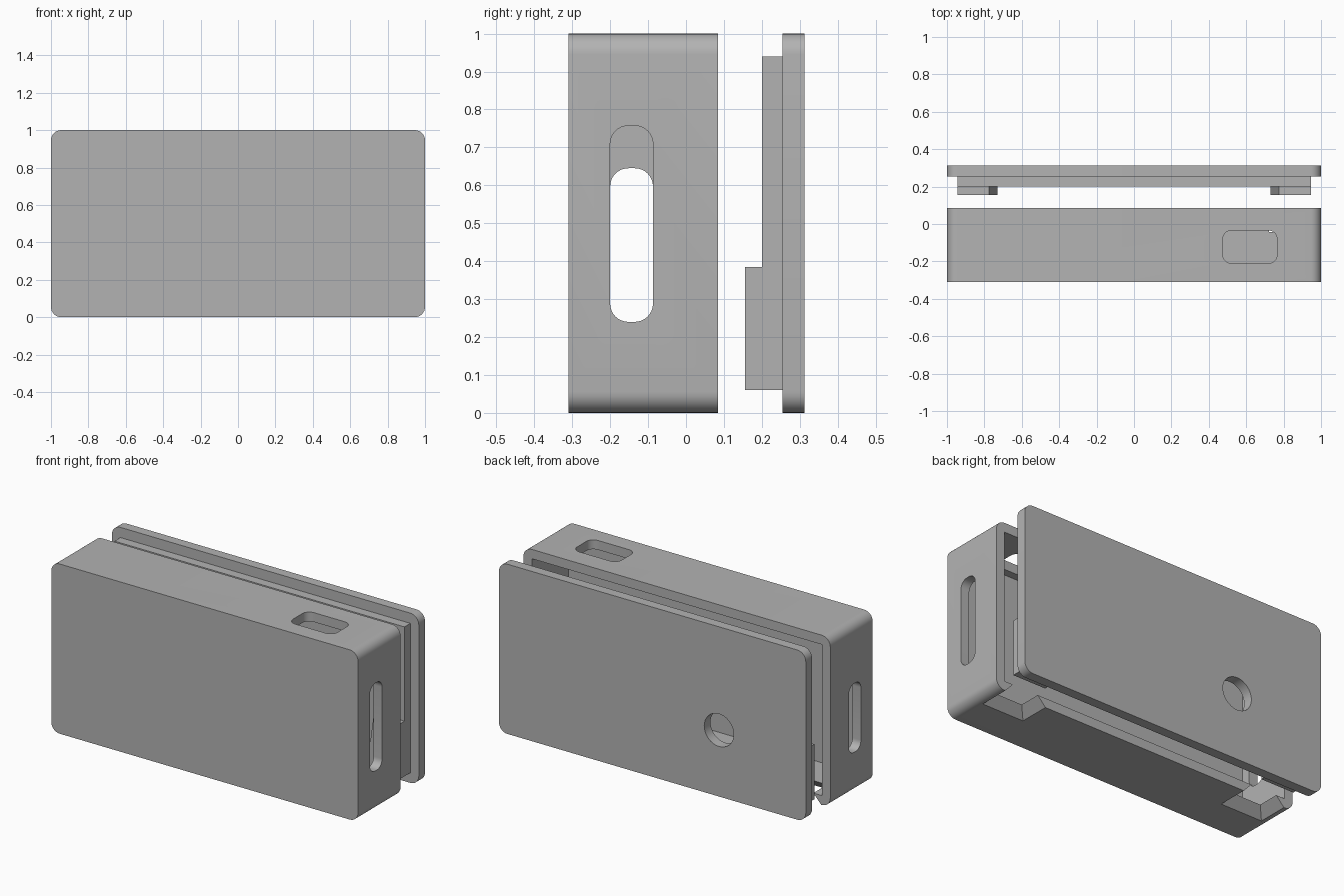
import bpy
import bmesh
import math
from mathutils import Vector

cube = bpy.data.objects.get("Cube")
if cube:
    bpy.data.objects.remove(cube, do_unlink=True)

grey = bpy.data.materials.new("plain grey")
grey.use_nodes = True
tone = (0.45, 0.45, 0.45, 1)
grey.diffuse_color = tone
grey.node_tree.nodes["Principled BSDF"].inputs["Base Color"].default_value = tone


def rect(a0, a1, b0, b1, r=0, seg=8):
    """Rectangle outline, with rounded corners when r is given."""
    if not r:
        return [(a0, b0), (a1, b0), (a1, b1), (a0, b1)]
    centres = [(a1 - r, b1 - r), (a0 + r, b1 - r), (a0 + r, b0 + r), (a1 - r, b0 + r)]
    pts = []
    for k, (ca, cb) in enumerate(centres):
        for i in range(seg + 1):
            t = math.pi / 2 * (k + i / seg)
            pts.append((ca + r * math.cos(t), cb + r * math.sin(t)))
    return pts


def loft(name, axis, lo, hi, outline, end=None):
    """Solid between two outlines lying across the given axis."""
    place = {"x": lambda p, d: Vector((d, p[0], p[1])),
             "y": lambda p, d: Vector((p[0], d, p[1])),
             "z": lambda p, d: Vector((p[0], p[1], d))}[axis]
    bm = bmesh.new()
    low = [bm.verts.new(place(p, lo)) for p in outline]
    high = [bm.verts.new(place(p, hi)) for p in end or outline]
    bm.faces.new(low)
    bm.faces.new(high)
    n = len(low)
    for i in range(n):
        j = (i + 1) % n
        bm.faces.new((low[i], low[j], high[j], high[i]))
    bmesh.ops.recalc_face_normals(bm, faces=bm.faces)
    mesh = bpy.data.meshes.new(name)
    bm.to_mesh(mesh)
    bm.free()
    mesh.materials.append(grey)
    obj = bpy.data.objects.new(name, mesh)
    bpy.context.collection.objects.link(obj)
    return obj


def activate(obj):
    bpy.ops.object.select_all(action="DESELECT")
    obj.select_set(True)
    bpy.context.view_layer.objects.active = obj


def cut(obj, cutter):
    """Subtract the cutter and discard it."""
    cutter.hide_render = True
    activate(obj)
    mod = obj.modifiers.new("cut", "BOOLEAN")
    mod.operation = "DIFFERENCE"
    mod.solver = "EXACT"
    mod.object = cutter
    bpy.ops.object.modifier_apply(modifier=mod.name)
    bpy.data.objects.remove(cutter, do_unlink=True)


def smooth(obj):
    activate(obj)
    bpy.ops.object.shade_smooth_by_angle(angle=math.radians(30))


WALL = 0.055
outer = rect(-1, 1, 0, 1, 0.055)
inner = rect(-1 + WALL, 1 - WALL, WALL, 1 - WALL)

# Case: a hollow box open at the back
case = loft("case", "y", -0.31, 0.085, outer)
cut(case, loft("cavity", "y", -0.255, 0.2, inner))

# Side slots, the +x one taller, and the port in the top
cut(case, loft("left_slot", "x", 0.9, 1.1, rect(-0.2, -0.087, 0.24, 0.757, 0.048)))
cut(case, loft("right_slot", "x", -1.1, -0.9, rect(-0.2, -0.087, 0.24, 0.645, 0.048)))
cut(case, loft("top_port", "z", 0.9, 1.1, rect(0.475, 0.765, -0.21, -0.035, 0.045)))

# Bevelled notches in the bottom rear edge
for side in (-1, 1):
    wide = rect(side * 0.66, side * 0.95, -0.105, 0.2)
    narrow = rect(side * 0.735, side * 0.875, -0.03, 0.2)
    cut(case, loft("notch", "z", -0.01, 0.07, wide, narrow))
smooth(case)

# Back cover with a round hole
cover = loft("back_cover", "y", 0.255, 0.313, outer)
hole = rect(-0.53, -0.338, 0.295, 0.487, 0.0959)
cut(cover, loft("round_hole", "y", 0.1, 0.5, hole))
smooth(cover)

# Raised rim inside the cover
rim = loft("cover_rim", "y", 0.2, 0.255, rect(-0.945, 0.945, 0.06, 0.94))
cut(rim, loft("rim_opening", "y", 0.1, 0.4, rect(-0.9, 0.9, 0.105, 0.895)))

# Tapered corner blocks on the cover
for side, label in ((1, "left"), (-1, "right")):
    profile = [(side * 0.945, 0.06), (side * 0.73, 0.06),
               (side * 0.775, 0.385), (side * 0.945, 0.385)]
    loft(label + "_corner_block", "y", 0.155, 0.255, profile)
